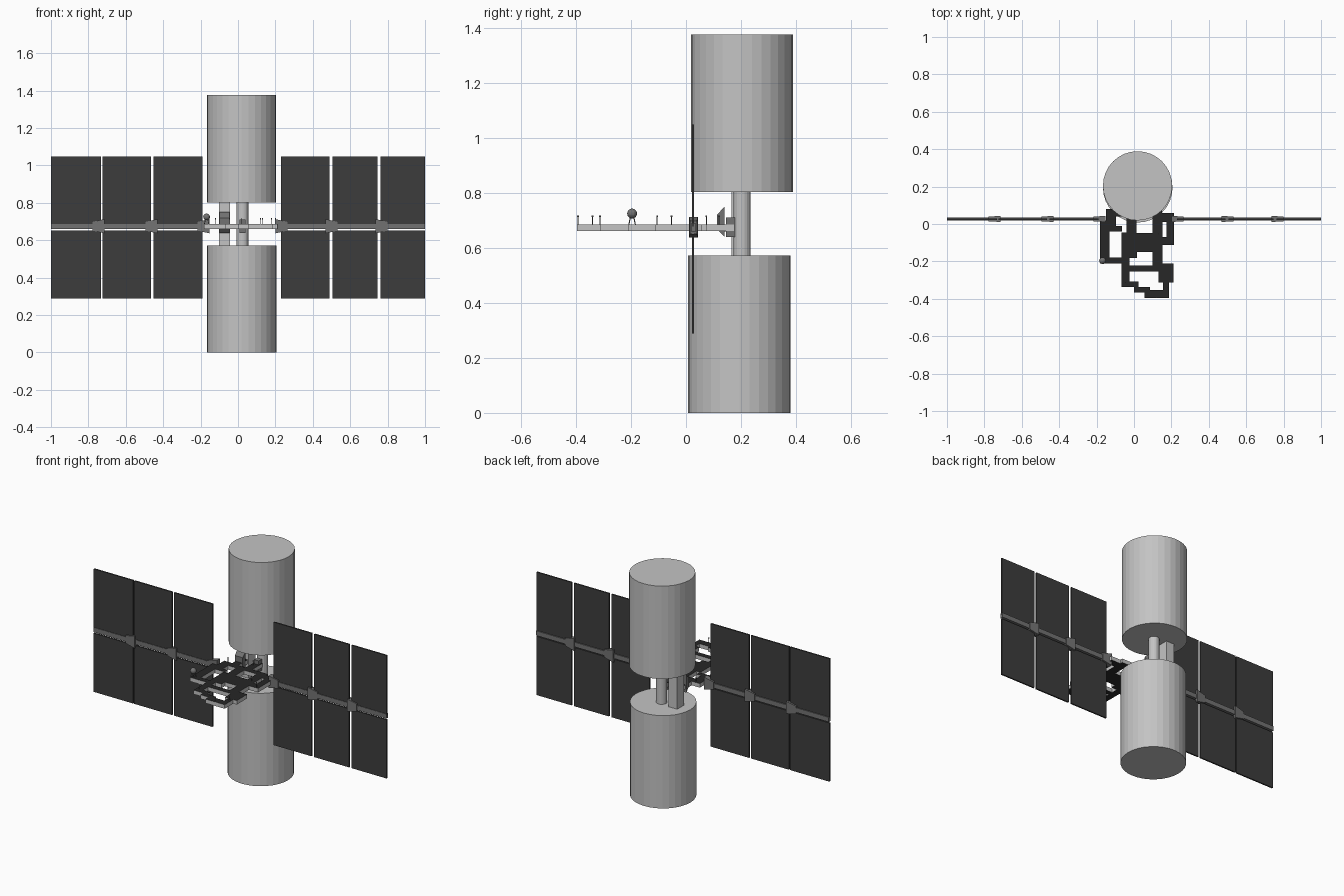
import bpy, bmesh, math
from mathutils import Vector, Matrix

if "Cube" in bpy.data.objects:
    bpy.data.objects.remove(bpy.data.objects["Cube"])


def material(name, v):
    m = bpy.data.materials.new(name)
    m.diffuse_color = (v, v, v, 1)
    m.use_nodes = True
    m.node_tree.nodes["Principled BSDF"].inputs["Base Color"].default_value = m.diffuse_color
    return m


HULL = material("light gray", 0.55)
PANEL = material("dark gray", 0.046)
METAL = material("mid gray", 0.17)
DECK = material("near black", 0.02)


def finish(name, bm, *mats):
    bmesh.ops.recalc_face_normals(bm, faces=bm.faces)
    me = bpy.data.meshes.new(name)
    bm.to_mesh(me)
    bm.free()
    for m in mats:
        me.materials.append(m)
    ob = bpy.data.objects.new(name, me)
    bpy.context.collection.objects.link(ob)
    return ob


def add_box(bm, x0, x1, y0, y1, z0, z1):
    mat = Matrix.Translation(((x0 + x1) / 2, (y0 + y1) / 2, (z0 + z1) / 2))
    mat = mat @ Matrix.Diagonal((x1 - x0, y1 - y0, z1 - z0, 1))
    return bmesh.ops.create_cube(bm, size=1, matrix=mat)["verts"]


def add_rod(bm, a, b, r, n=6):
    a, b = Vector(a), Vector(b)
    rot = (b - a).to_track_quat('Z', 'Y').to_matrix().to_4x4()
    bmesh.ops.create_cone(bm, cap_ends=True, segments=n, radius1=r, radius2=r,
                          depth=(b - a).length, matrix=Matrix.Translation((a + b) / 2) @ rot)


def box(name, mat, *dims):
    bm = bmesh.new()
    add_box(bm, *dims)
    return finish(name, bm, mat)


def rod(name, mat, a, b, r, n):
    bm = bmesh.new()
    add_rod(bm, a, b, r, n)
    return finish(name, bm, mat)


# Two big drums and the columns joining them
rod("upper_drum", HULL, (0.019, 0.204, 0.803), (0.019, 0.204, 1.376), 0.185, 32)
rod("lower_drum", HULL, (0.02, 0.194, 0), (0.02, 0.194, 0.573), 0.186, 32)
rod("round_column", HULL, (0.024, 0.204, 0.57), (0.024, 0.204, 0.81), 0.031, 20)
box("square_column", HULL, -0.102, -0.044, 0.165, 0.232, 0.57, 0.81)

# Brackets between the columns and the deck
box("round_column_bracket", METAL, 0.008, 0.04, 0.145, 0.18, 0.64, 0.71)
bm = bmesh.new()
for v in add_box(bm, -0.10, -0.046, 0.112, 0.14, 0.64, 0.75):
    if v.co.y < 0.12:
        v.co.z = 0.695 + (v.co.z - 0.695) * 0.45
finish("square_column_bracket", bm, METAL)
box("bracket_arm", METAL, -0.09, -0.055, 0.135, 0.17, 0.66, 0.685)

# Solar panels, an upper and a lower sheet for every bay
bays = [(-1, -0.732), (-0.724, -0.464), (-0.452, -0.19),
        (0.229, 0.488), (0.506, 0.745), (0.761, 1)]
for i, (a, b) in enumerate(bays):
    box(f"upper_panel_{i + 1}", PANEL, a, b, 0.021, 0.030, 0.677, 1.048)
    box(f"lower_panel_{i + 1}", PANEL, a, b, 0.021, 0.030, 0.289, 0.651)

# Booms that carry the panels
box("left_boom", METAL, -1, -0.16, 0.018, 0.036, 0.659, 0.688)
box("right_boom", METAL, 0.2, 1, 0.018, 0.036, 0.659, 0.688)

# Boom joints, tapering away from the middle
for i, x in enumerate((-0.746, -0.463, -0.184, 0.232, 0.5, 0.768)):
    bm = bmesh.new()
    for v in add_box(bm, x - 0.032, x + 0.032, 0.011, 0.043, 0.637, 0.713):
        if (v.co.x - x) * x > 0:
            v.co.z = 0.675 + (v.co.z - 0.675) * 0.62
            v.co.y = 0.027 + (v.co.y - 0.027) * 0.8
    finish(f"boom_joint_{i + 1}", bm, METAL)

# Open lattice deck: x0, x1, y0, y1 of each beam
beams = [
    (-0.182, -0.13, -0.21, 0.02), (-0.15, -0.095, -0.04, 0.08),
    (-0.182, -0.065, -0.04, -0.012), (-0.182, -0.03, -0.21, -0.178),
    (-0.067, -0.025, -0.335, -0.045), (-0.04, 0.013, -0.05, 0.05),
    (-0.067, 0.115, -0.15, -0.047), (-0.067, 0.015, -0.182, -0.15),
    (0.10, 0.153, -0.25, 0.05), (0.175, 0.215, -0.11, 0.058),
    (0.12, 0.215, 0.012, 0.058), (0.14, 0.215, -0.112, -0.07),
    (-0.067, 0.14, -0.255, -0.222), (0.13, 0.21, -0.312, -0.21),
    (0.155, 0.186, -0.39, -0.31), (0.055, 0.186, -0.396, -0.352),
    (0.0, 0.085, -0.365, -0.337), (-0.067, 0.025, -0.337, -0.308),
    (0.0, 0.045, 0.04, 0.175), (-0.095, -0.05, 0.05, 0.17),
    (-0.15, 0.15, 0.04, 0.075),
]
bm = bmesh.new()
for b in beams:
    add_box(bm, *b, 0.661, 0.686)
bm.normal_update()
for f in bm.faces:  # dark on top and bottom, light edges
    f.material_index = 1 if abs(f.normal.z) > 0.5 else 0
finish("lattice_deck", bm, HULL, DECK)

# Small antenna masts with tips
bm = bmesh.new()
for x, y in ((0.12, -0.393), (0.18, -0.34), (-0.045, -0.313), (0.2, -0.105),
             (0.13, -0.053), (-0.12, 0.074), (0.02, 0.12)):
    add_rod(bm, (x, y, 0.68), (x, y, 0.714), 0.0015)
    add_rod(bm, (x, y, 0.712), (x, y, 0.718), 0.003)
finish("antenna_masts", bm, METAL)

# Ball sensor on splayed legs
bx, by = -0.168, -0.196
bm = bmesh.new()
bmesh.ops.create_uvsphere(bm, u_segments=16, v_segments=10, radius=0.018,
                          matrix=Matrix.Translation((bx, by, 0.725)))
finish("ball_sensor", bm, METAL)
bm = bmesh.new()
for k in range(4):
    a = math.pi / 4 + k * math.pi / 2
    c, s = math.cos(a), math.sin(a)
    add_rod(bm, (bx + 0.017 * c, by + 0.017 * s, 0.684), (bx + 0.008 * c, by + 0.008 * s, 0.715), 0.002)
finish("ball_sensor_legs", bm, METAL)
